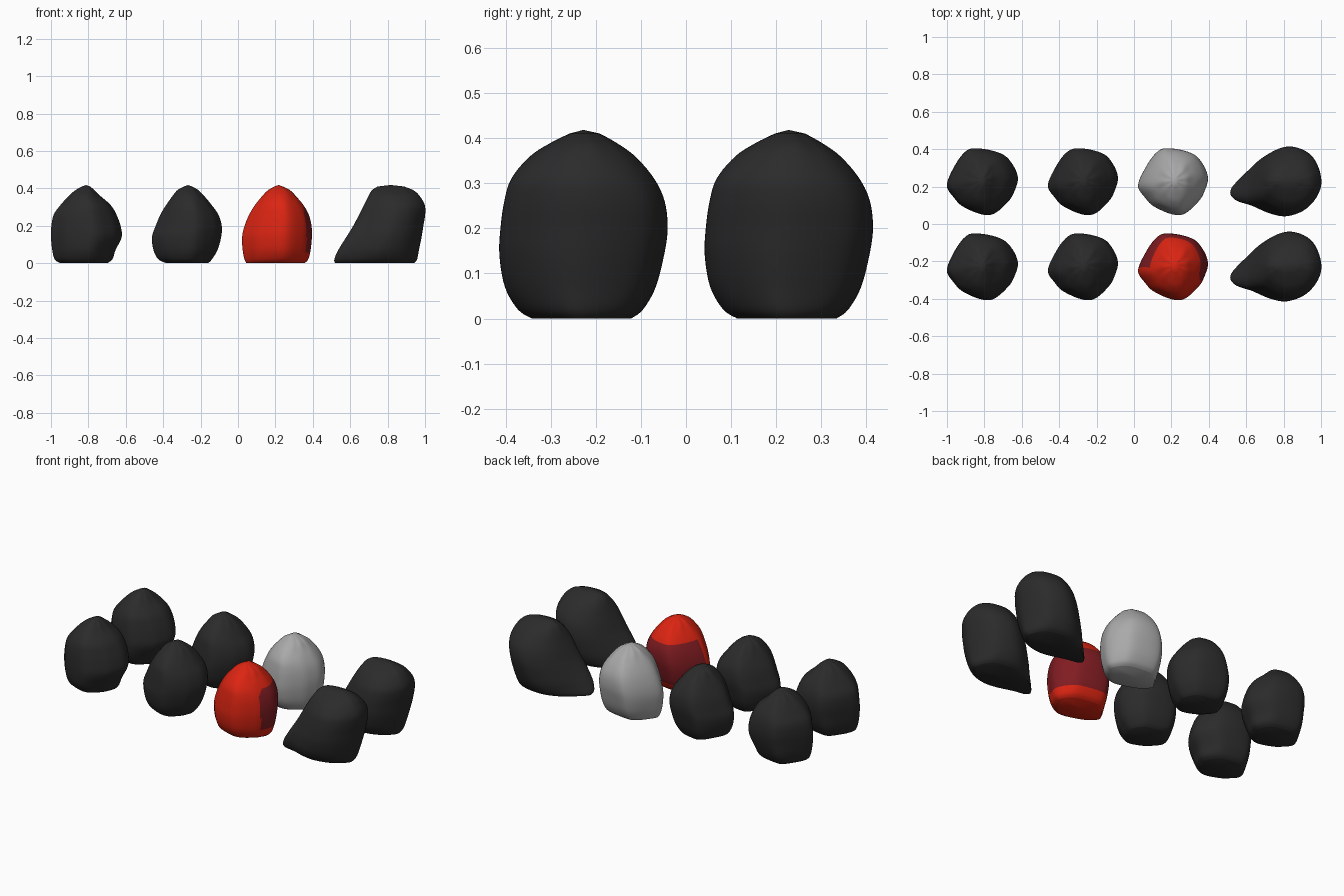
import bpy, math
from mathutils import Vector

if "Cube" in bpy.data.objects:
    bpy.data.objects.remove(bpy.data.objects["Cube"])


def material(name, rgb):
    m = bpy.data.materials.new(name)
    m.diffuse_color = (*rgb, 1)
    m.use_nodes = True
    m.node_tree.nodes["Principled BSDF"].inputs["Base Color"].default_value = m.diffuse_color
    return m


BLACK = material("charcoal", (0.024, 0.024, 0.025))
RED = material("bright red", (0.72, 0.018, 0.006))
DARK_RED = material("dark red", (0.22, 0.012, 0.016))
GREY = material("light grey", (0.40, 0.40, 0.40))

# Plan outlines inside a -1..1 box: a soft skewed diamond and a teardrop
DIAMOND = [(-1, -.1), (-.8, -.45), (-.5, -.75), (.2, -1), (.7, -.6), (.9, -.25), (1, .15),
           (.82, .58), (.52, .85), (-.2, 1), (-.5, .88), (-.8, .4)]
TEAR = [(-1, -.25), (-.96, -.57), (-.6, -.72), (-.2, -.93), (.17, -1), (.6, -.8), (.95, -.3),
        (1, .1), (.83, .67), (.55, .92), (.1, 1), (-.35, .75), (-.7, .3)]

# Height levels and the half profiles at those levels
Z = [0, .02, .07, .14, .20, .26, .31, .36, .39, .41]
Y0 = [-.11, -.14, -.168, -.18, -.178, -.17, -.155, -.115, -.07, -.03]
Y1 = [.10, .125, .152, .17, .178, .172, .15, .11, .07, .035]

# name, outline, left x, right x per level
SHAPES = {
    "round_bag": (DIAMOND,
                  [-.95, -.98, -.993, -1, -.998, -.985, -.95, -.905, -.87, -.835],
                  [-.70, -.672, -.655, -.622, -.628, -.65, -.68, -.735, -.765, -.79]),
    "small_bag": (DIAMOND,
                  [-.38, -.425, -.452, -.46, -.44, -.415, -.385, -.35, -.325, -.29],
                  [-.16, -.14, -.11, -.09, -.087, -.105, -.14, -.18, -.21, -.245]),
    "panel_bag": (DIAMOND,
                  [.045, .035, .025, .022, .035, .06, .09, .13, .16, .195],
                  [.355, .375, .388, .395, .393, .378, .35, .31, .28, .24]),
    "teardrop_bag": (TEAR,
                     [.525, .52, .54, .58, .615, .645, .67, .695, .715, .745],
                     [.94, .955, .965, .98, .99, 1, .998, .972, .94, .89]),
}


def spline(p, t, closed=False):
    """Catmull-Rom value at t along a list of numbers."""
    n = len(p)
    i = min(int(t), n - 1 if closed else n - 2)
    f = t - i
    get = (lambda k: p[k % n]) if closed else (lambda k: p[max(0, min(n - 1, k))])
    a, b, c, d = (get(i + k) for k in (-1, 0, 1, 2))
    return b + .5 * f * (c - a + f * (2 * a - 5 * b + 4 * c - d + f * (3 * (b - c) + d - a)))


def make_bag(name, shape, y_mid, mats, rule=None):
    outline, xl, xr = SHAPES[shape]
    xs, ys = [p[0] for p in outline], [p[1] for p in outline]
    n, rows = 72, 46
    tear = outline is TEAR
    verts, faces = [], []
    for r in range(rows):
        t = r / (rows - 1) * (len(Z) - 1)
        z, x0, x1, y0, y1 = (spline(c, t) for c in (Z, xl, xr, Y0, Y1))
        if tear:
            y0, y1 = y0 * 1.03, y1 * 1.05
        cx, cy, hx, hy = (x0 + x1) / 2, (y0 + y1) / 2, (x1 - x0) / 2, (y1 - y0) / 2
        h = max(0, z - .05) / .36
        blend = h * (.9 if tear else .5)               # rounder towards the top
        crease = max(0, (z - .33) / .08) * (.03 if tear else .075)
        for k in range(n):
            s = k / n * len(xs)
            u, v = spline(xs, s, True), spline(ys, s, True)
            a = math.atan2(v, u)
            u += (math.cos(a) - u) * blend
            v += (math.sin(a) - v) * blend
            # gathered folds around the closure
            w = 1 - crease * (.5 + .5 * math.cos(a * 9 + math.sin(a * 2)))
            verts.append((cx + hx * u * w, y_mid + cy + hy * v * w, max(0, z)))
    for r in range(rows - 1):
        for k in range(n):
            a, b = r * n + k, r * n + (k + 1) % n
            faces.append((a, b, b + n, a + n))
    faces.append(tuple(reversed(range(n))))            # flat base
    top = (rows - 1) * n
    verts.append(((xl[-1] + xr[-1]) / 2, y_mid, .418))  # closure
    for k in range(n):
        faces.append((top + k, top + (k + 1) % n, len(verts) - 1))
    me = bpy.data.meshes.new(name)
    me.from_pydata(verts, [], faces)
    me.update()
    for m in mats:
        me.materials.append(m)
    ob = bpy.data.objects.new(name, me)
    bpy.context.collection.objects.link(ob)
    for p in me.polygons:
        p.use_smooth = True
        if rule:
            p.material_index = rule(p.center - Vector((.21, y_mid, 0)), p.normal)
    bpy.context.view_layer.objects.active = ob
    ob.select_set(True)
    bpy.ops.object.shade_smooth_by_angle(angle=math.radians(50))
    ob.select_set(False)


def back_panel(c, n):
    """Dark fabric on the back and right side, below the crown and above the foot."""
    facing = n.y > .12 or (n.x > .8 and n.y > -.45 and c.x > .14)
    return int(facing and .06 < c.z < .30)


# Two rows of four bags
for row, y in (("front", -.2275), ("back", .2275)):
    for shape in SHAPES:
        if shape != "panel_bag":
            make_bag(f"{row}_{shape}", shape, y, [BLACK])
make_bag("front_red_bag", "panel_bag", -.2275, [RED, DARK_RED], back_panel)
make_bag("back_grey_bag", "panel_bag", .2275, [GREY])
